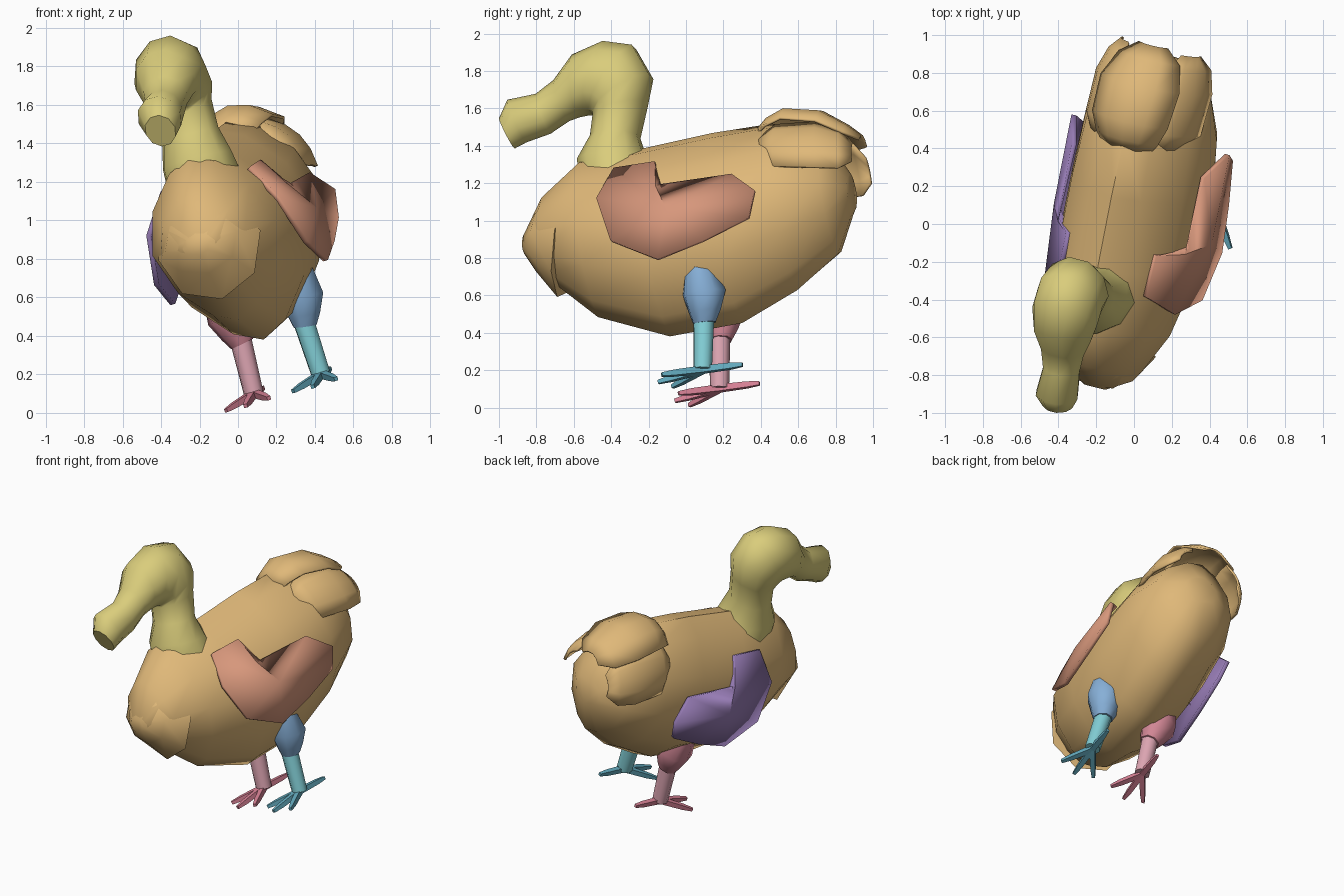
import bpy, bmesh
from math import sin, cos, pi, radians
from mathutils import Vector, Matrix

cube = bpy.data.objects.get("Cube")
if cube:
    bpy.data.objects.remove(cube, do_unlink=True)

# The bird is built upright and symmetric about x = 0, then leaned by this frame
left = Vector((.93, -.24, .267)).normalized()
back = Vector((.2, .965, .165))
back = (back - left * back.dot(left)).normalized()
up = left.cross(back)
FRAME = Matrix.Translation((.005, .05, .95)) @ Matrix((left, back, up)).transposed().to_4x4()
parts = []


def material(name, *rgb):
    mat = bpy.data.materials.new(name)
    mat.use_nodes = True
    mat.diffuse_color = (*rgb, 1)
    shader = mat.node_tree.nodes["Principled BSDF"]
    shader.inputs["Base Color"].default_value = (*rgb, 1)
    shader.inputs["Roughness"].default_value = .8
    return mat


tan = material("tan plumage", .74, .48, .19)
yellow = material("yellow head", .70, .61, .20)
salmon = material("salmon wing", .68, .31, .20)
purple = material("purple wing", .30, .195, .45)
blue = material("blue thigh", .24, .43, .68)
aqua = material("aqua shank", .22, .61, .66)
teal = material("teal foot", .125, .40, .51)
rose = material("rose thigh", .64, .24, .30)
pale_pink = material("pale pink shank", .73, .38, .45)
pink = material("pink foot", .68, .22, .30)


def finish(name, bm, mat, thickness=0):
    bmesh.ops.recalc_face_normals(bm, faces=bm.faces)
    mesh = bpy.data.meshes.new(name)
    bm.to_mesh(mesh)
    bm.free()
    mesh.materials.append(mat)
    obj = bpy.data.objects.new(name, mesh)
    bpy.context.collection.objects.link(obj)
    obj.matrix_world = FRAME
    if thickness:
        solid = obj.modifiers.new("thickness", "SOLIDIFY")
        solid.thickness = thickness
        solid.offset = 0
    parts.append(obj)


def bridge(bm, rings, closed=True):
    """Skin a list of point rings; closed rings also get end caps."""
    rows = [[bm.verts.new(p) for p in ring] for ring in rings]
    n = len(rows[0])
    for r0, r1 in zip(rows, rows[1:]):
        for i in range(n if closed else n - 1):
            j = (i + 1) % n
            bm.faces.new((r0[i], r0[j], r1[j], r1[i]))
    if closed:
        bm.faces.new(rows[0])
        bm.faces.new(rows[-1])


def loft(name, sections, mat, sides=12, pinch=0):
    """Each section: low and high point on the mirror plane, and half width."""
    rings = []
    for y0, z0, y1, z1, w in sections:
        low, high = Vector((0, y0, z0)), Vector((0, y1, z1))
        ring = []
        for i in range(sides):
            t = 2 * pi * i / sides
            width = w * cos(t) * (1 - pinch * sin(t) ** 2)
            ring.append((low + high) / 2 + (high - low) / 2 * sin(t) + Vector((width, 0, 0)))
        rings.append(ring)
    bm = bmesh.new()
    bridge(bm, rings)
    finish(name, bm, mat)


def tube(bm, path, radii, sides=8):
    path = [Vector(p) for p in path]
    turn = (path[-1] - path[0]).to_track_quat("Z", "Y")
    angles = [2 * pi * (i + .5) / sides for i in range(sides)]
    bridge(bm, [[p + turn @ Vector((r * cos(t), r * sin(t), 0)) for t in angles]
                for p, r in zip(path, radii)])


def feather(name, rows, roll, side=1, droop=.3):
    """Domed plate: rows of centre point and half width, rolled about its length."""
    across = Vector((side * cos(roll), 0, -sin(roll)))
    normal = Vector((side * sin(roll), 0, cos(roll)))
    bm = bmesh.new()
    bridge(bm, [[Vector((side * x, y, z)) + across * w * u - normal * droop * w * u * u
                 for u in (-1, -.5, 0, .5, 1)] for x, y, z, w in rows], closed=False)
    finish(name, bm, tan, .015)


# Body and chest ruff
loft("body", [
    (-.92, .02, -.92, .14, .10), (-.80, -.16, -.80, .33, .235),
    (-.58, -.39, -.57, .50, .34), (-.20, -.565, -.25, .50, .395),
    (.20, -.56, .15, .52, .395), (.52, -.43, .48, .515, .37),
    (.76, -.27, .76, .39, .28), (.865, -.05, .88, .16, .12)], tan, 12, .35)
loft("chest_ruff", [
    (-.79, -.24, -.62, .32, .285), (-.89, -.08, -.82, .25, .20),
    (-.945, .03, -.93, .13, .06)], tan, 8)

# Neck, head and beak in one bent sweep
loft("head", [
    (-.60, .38, -.19, .33, .20), (-.60, .49, -.215, .42, .19), (-.515, .61, -.25, .57, .155),
    (-.49, .72, -.19, .745, .155), (-.49, .735, -.145, .895, .18),
    (-.51, .74, -.22, 1.075, .185), (-.535, .743, -.38, 1.125, .185),
    (-.575, .74, -.56, 1.08, .16), (-.63, .728, -.68, .957, .12),
    (-.737, .674, -.785, .90, .10), (-.874, .65, -.942, .893, .115),
    (-.94, .625, -1.0, .80, .08)], yellow, 10)

# Tail coverts
feather("tail_top", [
    (0, .40, .48, .12), (0, .47, .54, .17), (0, .57, .575, .21), (0, .76, .53, .22),
    (0, .89, .43, .17), (0, .96, .36, .08)], 0, droop=.5)
side_rows = [(.22, .42, .33, .08), (.27, .53, .34, .16), (.27, .75, .31, .175),
             (.24, .87, .27, .15), (.20, .935, .23, .07)]

# Wing outline, hugging the flank
wing = [(.36, -.44, .147), (.24, -.355, .335), (.245, -.126, .33), (.36, -.10, .167),
        (.365, .31, .15), (.435, .44, .02), (.42, .39, -.12), (.425, .134, -.205),
        (.425, -.13, -.265), (.415, -.374, -.116)]

for side, word, wing_mat, thigh_mat, shank_mat, foot_mat in (
        (1, "left", salmon, blue, aqua, teal),
        (-1, "right", purple, rose, pale_pink, pink)):
    feather(word + "_tail", side_rows, radians(60), side)

    bm = bmesh.new()
    hub = bm.verts.new((side * .435, -.05, 0))
    rim = [bm.verts.new((side * x, y, z)) for x, y, z in wing]
    for a, b in zip(rim, rim[1:] + rim[:1]):
        bm.faces.new((hub, a, b))
    finish(word + "_wing", bm, wing_mat, .027)

    # Leg
    bm = bmesh.new()
    tube(bm, [(side * .225, .05, -.27), (side * .20, .055, -.42),
              (side * .185, .045, -.52), (side * .175, .035, -.58)],
         (.08, .122, .09, .064))
    finish(word + "_thigh", bm, thigh_mat)
    bm = bmesh.new()
    tube(bm, [(side * .175, .035, -.54), (side * .187, 0, -.84)], (.058, .052))
    finish(word + "_shank", bm, shank_mat)

    # Foot: three front toes and a hind toe
    bm = bmesh.new()
    ankle = Vector((side * .187, 0, -.84))
    for toe in ((-.12, -.20, -.027), (0, -.25, -.027), (.12, -.20, -.027), (0, .22, -.01)):
        tip = ankle + Vector(toe)
        tube(bm, [ankle, ankle.lerp(tip, .7), tip], (.026, .022, .014), 4)
    finish(word + "_foot", bm, foot_mat)

# Smooth shading that keeps plate edges sharp
bpy.ops.object.select_all(action="DESELECT")
for obj in parts:
    obj.select_set(True)
bpy.context.view_layer.objects.active = parts[0]
bpy.ops.object.shade_smooth_by_angle(angle=radians(50))
